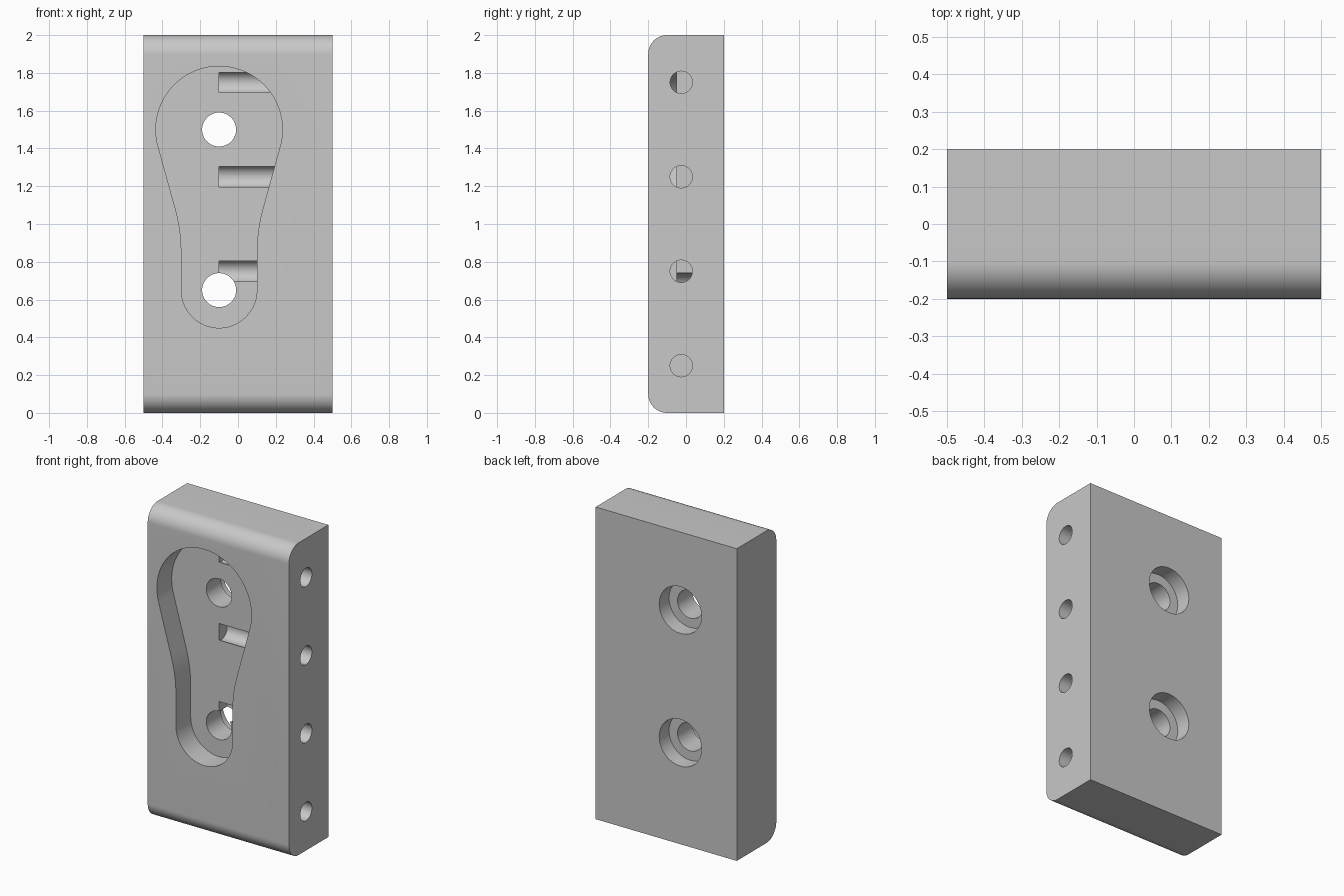
import bpy, bmesh
from math import sin, cos, tan, pi, radians
from mathutils import Vector

if "Cube" in bpy.data.objects:
    bpy.data.objects.remove(bpy.data.objects["Cube"], do_unlink=True)

# Single grey finish
GREY = (0.58, 0.58, 0.58, 1)
grey = bpy.data.materials.new("grey")
grey.use_nodes = True
grey.diffuse_color = GREY
grey.node_tree.nodes["Principled BSDF"].inputs["Base Color"].default_value = GREY


def arc(cx, cy, r, start, end, steps):
    """Points along an arc, angles in degrees."""
    angles = [radians(start + (end - start) * i / steps) for i in range(steps + 1)]
    return [(cx + r * cos(a), cy + r * sin(a)) for a in angles]


def prism(name, points, place, near, far):
    """Extrude a 2D outline from near to far; place maps (u, v, depth) to 3D."""
    bm = bmesh.new()
    face = bm.faces.new([bm.verts.new(place(u, v, near)) for u, v in points])
    offset = Vector(place(0, 0, far)) - Vector(place(0, 0, near))
    new = bmesh.ops.extrude_face_region(bm, geom=[face])["geom"]
    bmesh.ops.translate(bm, vec=offset,
                        verts=[v for v in new if isinstance(v, bmesh.types.BMVert)])
    # the starting face has to close the solid
    if not face.is_valid or any(len(e.link_faces) == 1 for e in bm.edges):
        bmesh.ops.holes_fill(bm, edges=[e for e in bm.edges if len(e.link_faces) == 1])
    bmesh.ops.recalc_face_normals(bm, faces=bm.faces)
    mesh = bpy.data.meshes.new(name)
    bm.to_mesh(mesh)
    bm.free()
    mesh.materials.append(grey)
    obj = bpy.data.objects.new(name, mesh)
    bpy.context.collection.objects.link(obj)
    return obj


def along_x(u, v, d):
    return (d, u, v)


def along_y(u, v, d):
    return (u, d, v)


# Block: side profile with the two front edges rounded
EDGE = 0.1
profile = [(0.2, 0), (0.2, 2)]
profile += arc(-0.2 + EDGE, 2 - EDGE, EDGE, 90, 180, 16)
profile += arc(-0.2 + EDGE, EDGE, EDGE, 180, 270, 16)
block = prism("block", profile, along_x, -0.5, 0.5)

# Pear-shaped pocket: half outline from the bottom up, then mirrored
CX, LOW, HIGH = -0.1, 0.65, 1.5
R_LOW, R_HIGH, SLANT = 0.2, 0.335, 15.5
top_x = R_HIGH * cos(radians(SLANT))
top_z = HIGH - R_HIGH * sin(radians(SLANT))
corner_z = top_z - (top_x - R_LOW) / tan(radians(SLANT))
R_NECK = 0.87
neck_z = corner_z - R_NECK * tan(radians(SLANT / 2))
half = arc(0, LOW, R_LOW, -90, 0, 24)
half += arc(R_LOW + R_NECK, neck_z, R_NECK, 180, 180 - SLANT, 10)
half += arc(0, HIGH, R_HIGH, -SLANT, 90, 32)
outline = [(CX + x, z) for x, z in half]
outline += [(CX - x, z) for x, z in half[-2:0:-1]]
cutters = [prism("pocket_cutter", outline, along_y, -0.3, -0.05)]


def circle(cx, cy, r):
    return arc(cx, cy, r, 0, 360, 48)[:-1]


# Two screw holes, each counterbored from the back
for z in (LOW, HIGH):
    cutters.append(prism("screw_hole_cutter", circle(CX, z, 0.09), along_y, -0.3, 0.3))
    cutters.append(prism("counterbore_cutter", circle(CX, z, 0.15), along_y, 0.1, 0.3))

# Four blind holes drilled in from the left side
for i in range(4):
    cutters.append(prism("side_hole_cutter", circle(-0.025, 0.25 + 0.5 * i, 0.059),
                         along_x, CX, 0.6))

# Cut everything out of the block
bpy.context.view_layer.objects.active = block
for cutter in cutters:
    cutter.hide_render = True
    mod = block.modifiers.new("cut", 'BOOLEAN')
    mod.operation = 'DIFFERENCE'
    mod.solver = 'EXACT'
    mod.object = cutter
    bpy.ops.object.modifier_apply(modifier=mod.name)
    bpy.data.objects.remove(cutter, do_unlink=True)

# Smooth the curved walls, keep the edges sharp
bpy.ops.object.select_all(action='DESELECT')
block.select_set(True)
bpy.ops.object.shade_smooth_by_angle(angle=radians(30))
